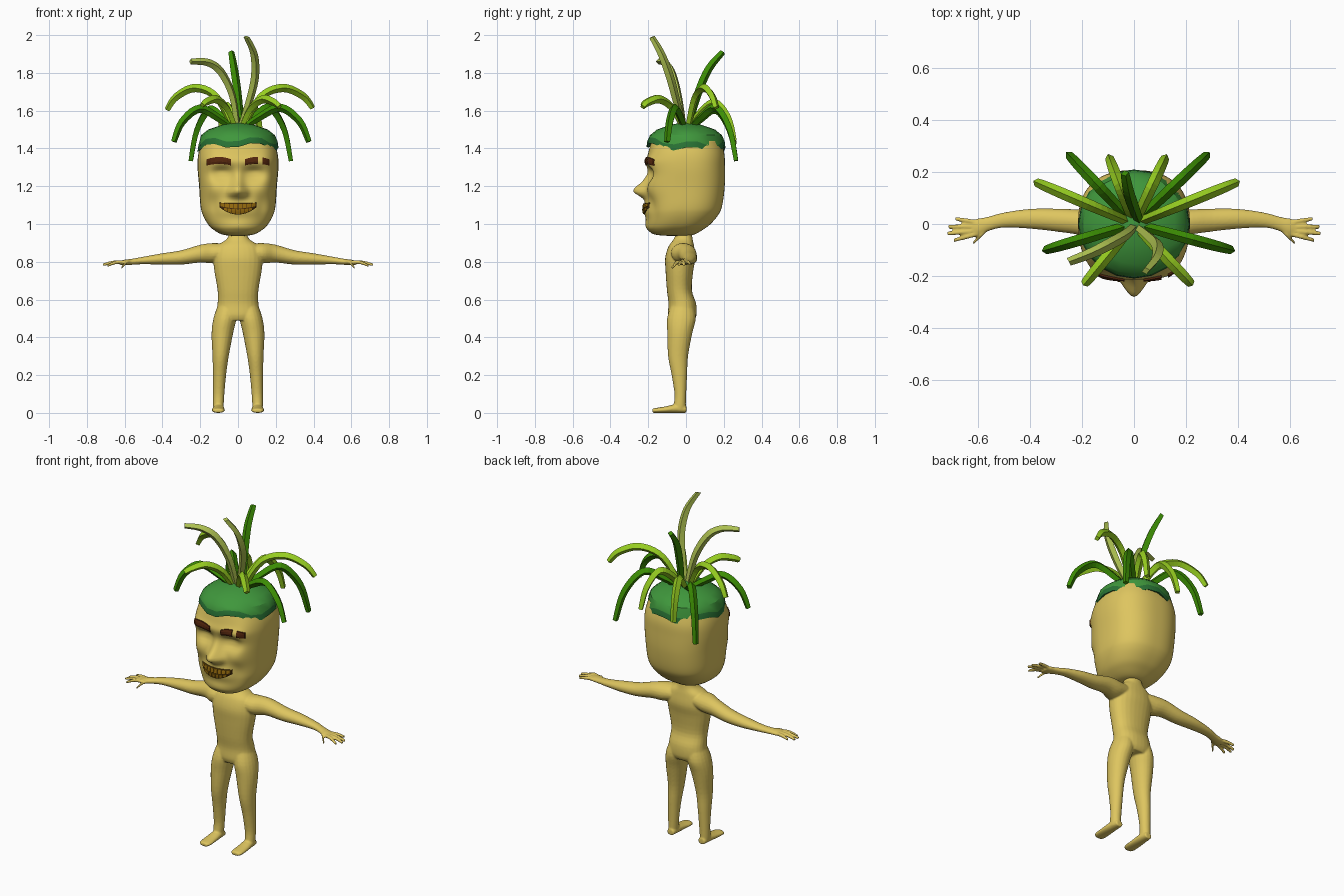
import bpy, bmesh
from math import sin, cos, pi, exp
from mathutils import Vector
from mathutils.bvhtree import BVHTree

cube = bpy.data.objects.get("Cube")
if cube:
    bpy.data.objects.remove(cube, do_unlink=True)

X, Y, Z = Vector((1, 0, 0)), Vector((0, 1, 0)), Vector((0, 0, 1))


def material(name, rgb):
    m = bpy.data.materials.new(name)
    m.use_nodes = True
    m.diffuse_color = (*rgb, 1)
    bsdf = next(n for n in m.node_tree.nodes if n.type == 'BSDF_PRINCIPLED')
    bsdf.inputs["Base Color"].default_value = (*rgb, 1)
    return m


SKIN = material("straw skin", (.73, .56, .115))
CAP = material("cap green", (.05, .31, .045))
RIM = material("rim dark green", (.022, .17, .035))
DARK = material("dark leaf green", (.045, .27, .001))
LIGHT = material("light leaf green", (.31, .62, .015))
OLIVE = material("olive leaf", (.41, .52, .08))
BROW = material("brow brown", (.085, .019, .004))
TEETH = material("tarnished gold", (.29, .14, .004))
MOUTH = material("mouth dark brown", (.05, .02, .003))


def spline(rows, n):
    """Smooth interpolation through rows of equal length."""
    rows = [Vector(r) for r in rows]
    out = []
    for i in range(len(rows) - 1):
        p0, p1, p2 = rows[max(i - 1, 0)], rows[i], rows[i + 1]
        p3 = rows[min(i + 2, len(rows) - 1)]
        for j in range(n):
            t = j / n
            out.append(p1 + (p2 - p0) * (t / 2) + (p0 * 2 - p1 * 5 + p2 * 4 - p3) * (t * t / 2)
                       + (p1 * 3 - p0 - p2 * 3 + p3) * (t ** 3 / 2))
    return out + [rows[-1]]


def skin_rings(bm, rings):
    """Bridge closed rings of points and cap both ends."""
    rings = [[bm.verts.new(p) for p in r] for r in rings]
    n = len(rings[0])
    for a, b in zip(rings, rings[1:]):
        for i in range(n):
            bm.faces.new((a[i], a[(i + 1) % n], b[(i + 1) % n], b[i]))
    bm.faces.new(rings[0][::-1])
    bm.faces.new(rings[-1])


def loft(bm, rows, u, v, segs=20, k=2.0, n=4):
    """Rows are x, y, z, half size along u, half size along v."""
    rings = []
    for r in spline(rows, n):
        ring = []
        for i in range(segs):
            c, s = cos(2 * pi * i / segs), sin(2 * pi * i / segs)
            f = (abs(c) ** k + abs(s) ** k) ** (-1 / k)
            ring.append(Vector(r[:3]) + u * (c * f * r[3]) + v * (s * f * r[4]))
        rings.append(ring)
    skin_rings(bm, rings)


def finish(bm, name, mat, smooth=True):
    bmesh.ops.recalc_face_normals(bm, faces=bm.faces)
    for f in bm.faces:
        f.smooth = smooth
    me = bpy.data.meshes.new(name)
    bm.to_mesh(me)
    bm.free()
    me.materials.append(mat)
    ob = bpy.data.objects.new(name, me)
    bpy.context.collection.objects.link(ob)
    return ob


# Body: overlapping lofts fused into one smooth skin
bm = bmesh.new()
loft(bm, [(0, y, z, a, b) for z, a, y, b in (
    (.96, .045, -.01, .04), (.92, .06, -.015, .05), (.88, .115, -.025, .068),
    (.82, .13, -.03, .08), (.75, .125, -.035, .073), (.65, .108, -.035, .066),
    (.58, .108, -.02, .073), (.52, .116, -.02, .076), (.49, .1, -.022, .065))], X, Y, 28, 2.3)
for s in (-1, 1):
    # legs
    loft(bm, [(s * x, y, z, a, b) for z, x, a, y, b in (
        (.57, .055, .052, -.02, .06), (.5, .069, .061, -.024, .076), (.42, .083, .057, -.033, .066),
        (.3, .092, .043, -.042, .053), (.2, .098, .035, -.035, .041), (.1, .102, .03, -.03, .031),
        (.04, .104, .028, -.033, .032), (.01, .104, .025, -.033, .03))], X, Y)
    # feet
    loft(bm, [(s * x, y, h, a, h) for x, y, a, h in (
        (.102, .002, .022, .018), (.103, -.05, .03, .023), (.104, -.11, .034, .017),
        (.104, -.16, .034, .013), (.104, -.178, .022, .011))], X, Z)
    # arms and palms
    loft(bm, [(s * x, y, z, a, b) for x, y, z, a, b in (
        (.05, -.02, .855, .055, .04), (.13, -.015, .846, .064, .053), (.2, .005, .843, .05, .047),
        (.3, .015, .823, .044, .038), (.4, .02, .815, .038, .03), (.5, .015, .807, .029, .02),
        (.56, 0, .8, .028, .016), (.595, -.012, .797, .034, .015), (.622, -.016, .794, .031, .012))], Y, Z)
    # fingers and thumb
    for x0, y0, x1, y1, z1 in ((.6, .006, .685, .02, .79), (.6, -.01, .712, -.01, .784),
                               (.6, -.025, .716, -.037, .784), (.6, -.038, .69, -.062, .78),
                               (.56, -.015, .618, -.075, .768)):
        loft(bm, [(s * x0, y0, .797, .009, .01), (s * (x0 + x1) / 2, (y0 + y1) / 2, .797, .009, .01),
                  (s * x1, y1, z1, .008, .008)], Y, Z, 10)
body = finish(bm, "body", SKIN)
rm = body.modifiers.new("fuse", 'REMESH')
rm.mode, rm.voxel_size, rm.use_smooth_shade = 'VOXEL', .005, True
sm = body.modifiers.new("soften", 'SMOOTH')
sm.factor, sm.iterations = .5, 4

# Head: lofted block, then face relief pushed forward or back
bm = bmesh.new()
loft(bm, [(0, (f + b) / 2, z, a, (b - f) / 2) for z, a, f, b in (
    (.937, .03, -.09, .0), (.945, .085, -.165, .045), (.97, .13, -.193, .09), (1.0, .16, -.2, .13),
    (1.05, .187, -.2, .172), (1.1, .199, -.197, .192), (1.2, .206, -.197, .205),
    (1.3, .214, -.2, .206), (1.37, .21, -.2, .203), (1.44, .19, -.182, .185))],
    X, Y, 128, 2.45, 8)
RELIEF = ((0, 1.175, .027, .026, .064), (0, 1.225, .02, .045, .026), (.036, 1.165, .016, .016, .02),
          (.09, 1.33, .06, .02, .016), (.085, 1.265, .045, .022, -.034), (.085, 1.262, .03, .009, .012),
          (.11, 1.18, .045, .035, .018), (.155, 1.26, .035, .09, .022), (0, 1.08, .085, .035, .026),
          (0, .99, .06, .025, .014), (.125, 1.09, .02, .04, -.01))
for v in bm.verts:
    if v.co.y < -.04:
        x, z = v.co.x, v.co.z
        for cx, cz, sx, sz, amp in RELIEF:
            for side in ((-1, 1) if cx else (1,)):
                v.co.y -= amp * exp(-((x - side * cx) / sx) ** 2 / 2 - ((z - cz) / sz) ** 2 / 2)
bm.normal_update()
surface = BVHTree.FromBMesh(bm)
finish(bm, "head", SKIN)


def face_plate(bm, x0, x1, low, high, lift, cols=6, rows=3):
    """Thin plate hugging the face between two height curves."""
    rings = []
    for i in range(cols + 1):
        x = x0 + (x1 - x0) * i / cols
        front, back = [], []
        for j in range(rows + 1):
            z = low(x) + (high(x) - low(x)) * j / rows
            y = surface.ray_cast(Vector((x, -1, z)), Y)[0].y
            front.append((x, y - lift, z))
            back.append((x, y + .002, z))
        rings.append(front + back[::-1])
    skin_rings(bm, rings)


# Eyebrows, the left one split by a gap
for name, x0, x1 in (("right_brow", -.166, -.036), ("left_brow_inner", .036, .105),
                     ("left_brow_outer", .13, .166)):
    bm = bmesh.new()
    face_plate(bm, x0, x1, lambda x: 1.318 - 2 * (abs(x) - .1) ** 2,
               lambda x: 1.355 - 3 * (abs(x) - .1) ** 2, .0075)
    finish(bm, name, BROW, False)

# Mouth and two rows of teeth
low = lambda x: 1.05 + 4 * x * x
mid = lambda x: 1.08 + 1.5 * x * x
high = lambda x: 1.11 + .3 * x * x
bm = bmesh.new()
face_plate(bm, -.098, .098, low, high, .002, 16)
finish(bm, "mouth", MOUTH)
bm = bmesh.new()
for count, half, lo, hi in ((8, .093, mid, high), (7, .076, low, mid)):
    w = 2 * half / count
    for i in range(count):
        a = -half + i * w
        face_plate(bm, a + .0015, a + w - .0015, lambda x: lo(x) + .002, lambda x: hi(x) - .002, .008, 2, 2)
finish(bm, "teeth", TEETH, False)

# Leafy cap with a jagged, darker rim that rises over the forehead
SIDES = 20
bm = bmesh.new()
rings = []
for f, z, jag in ((.02, 1.54, 0), (.4, 1.525, 0), (.75, 1.5, 0), (.93, 1.47, 0), (1.0, 1.425, 1),
                  (1.02, 1.393, 1), (.88, 1.4, 1)):
    ring = []
    for i in range(SIDES):
        t = 2 * pi * i / SIDES
        x, y = .21 * f * cos(t), .205 * f * sin(t)
        ring.append((x, y, z + jag * (.011 * (1 if i % 4 < 2 else -1) + .12 * max(0, -y))))
    rings.append(ring)
skin_rings(bm, rings)
cap = finish(bm, "leaf_cap", CAP)
cap.data.materials.append(RIM)
for p in cap.data.polygons[4 * SIDES:6 * SIDES]:
    p.material_index = 1
bpy.context.view_layer.objects.active = cap
cap.select_set(True)
bpy.ops.object.shade_smooth_by_angle(angle=.55)
cap.select_set(False)


def leaf(name, path, mat):
    """Thick ridged strap swept along a path."""
    pts = spline(path, 5)
    across = Vector((-(path[-1][1] - path[0][1]), path[-1][0] - path[0][0], 0)).normalized()
    rings = []
    for i, p in enumerate(pts):
        tangent = (pts[min(i + 1, len(pts) - 1)] - pts[max(i - 1, 0)]).normalized()
        up = across.cross(tangent).normalized()
        swell = sin(pi * i / (len(pts) - 1))
        w, h = .016 + .006 * swell, .015 + .007 * swell
        rings.append([p - across * w, p + up * h, p + across * w, p - up * h])
    bm = bmesh.new()
    skin_rings(bm, rings)
    finish(bm, name, mat, False)


# Arching leaves: tip x, tip y, peak height, tip height
ARCHES = ((-.25, .265, 1.605, 1.335, DARK), (.28, .265, 1.615, 1.335, DARK),
          (-.375, .16, 1.72, 1.605, LIGHT), (.395, .16, 1.72, 1.615, LIGHT),
          (-.34, -.1, 1.61, 1.435, DARK), (.375, -.1, 1.615, 1.435, DARK),
          (-.19, -.23, 1.66, 1.63, LIGHT), (.22, -.23, 1.66, 1.62, LIGHT),
          (-.095, .255, 1.625, 1.42, LIGHT), (.12, .255, 1.64, 1.44, LIGHT))
for i, (x, y, peak, tip, mat) in enumerate(ARCHES):
    leaf("arching_leaf_%d" % (i + 1),
         [(x * f, y * f, z) for f, z in ((.06, 1.5), (.3, peak - .05), (.6, peak),
                                         (.87, peak * .6 + tip * .4), (1, tip))], mat)

# Upright leaves
leaf("tall_back_leaf", [(.02, .01, 1.5), (0, .06, 1.68), (-.02, .12, 1.82), (-.035, .195, 1.91)], DARK)
leaf("tall_front_leaf", [(.01, -.01, 1.5), (.06, -.05, 1.65), (.09, -.085, 1.78),
                         (.085, -.13, 1.9), (.045, -.18, 1.99)], OLIVE)
leaf("bent_front_leaf", [(0, -.01, 1.5), (-.03, -.04, 1.68), (-.09, -.075, 1.805),
                         (-.16, -.11, 1.855), (-.25, -.145, 1.86)], OLIVE)
